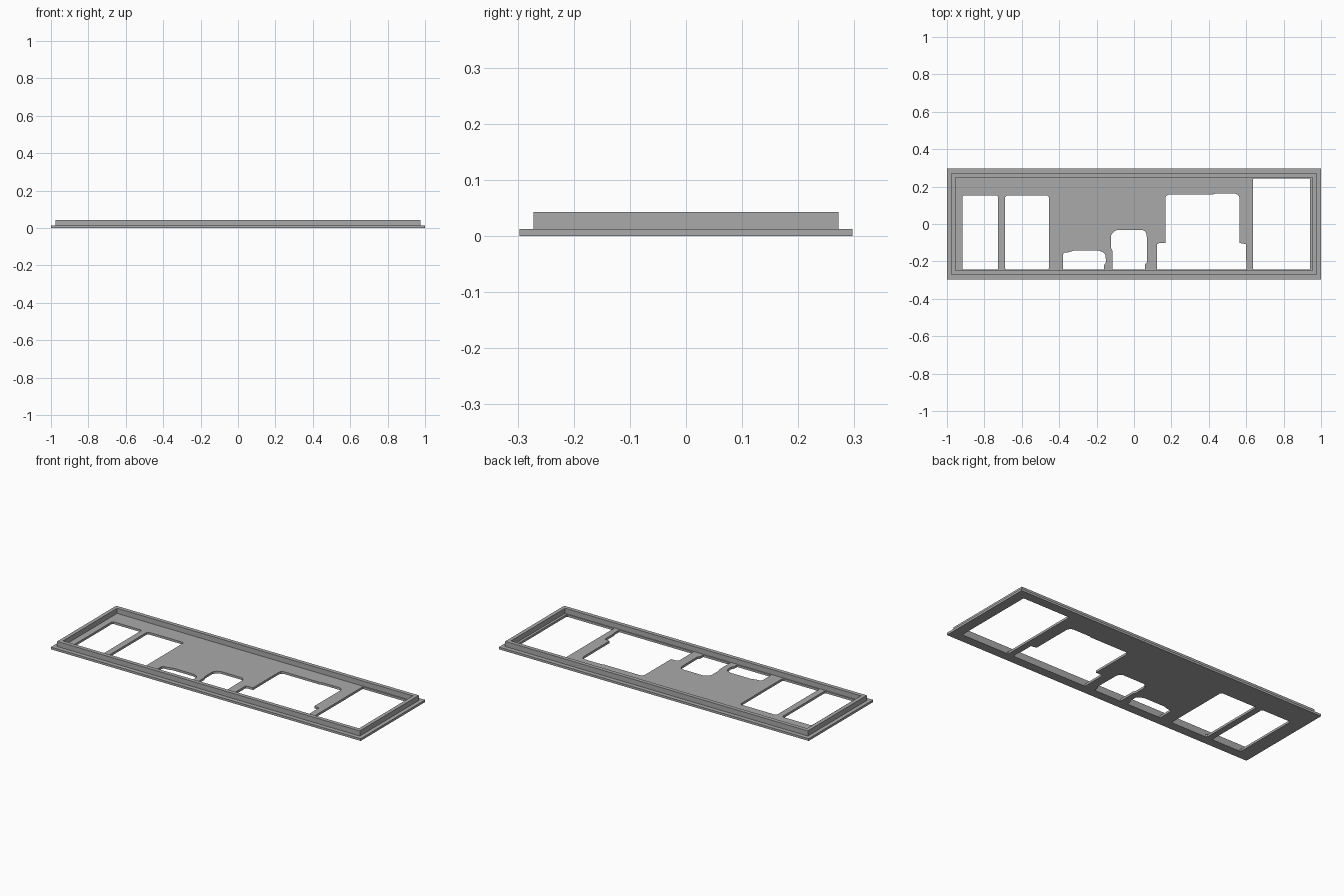
import bpy
import bmesh

if "Cube" in bpy.data.objects:
    bpy.data.objects.remove(bpy.data.objects["Cube"], do_unlink=True)

grey = bpy.data.materials.new("plain grey")
grey.use_nodes = True
colour = (0.4, 0.4, 0.4, 1)
grey.diffuse_color = colour
grey.node_tree.nodes["Principled BSDF"].inputs["Base Color"].default_value = colour


def rect(x0, x1, y0, y1, c=0.0):
    """Rectangle outline with optional small clipped corners."""
    if not c:
        return [(x0, y0), (x1, y0), (x1, y1), (x0, y1)]
    return [(x0 + c, y0), (x1 - c, y0), (x1, y0 + c), (x1, y1 - c),
            (x1 - c, y1), (x0 + c, y1), (x0, y1 - c), (x0, y0 + c)]


def slab(name, outlines, z0, z1):
    """Extrude an outline with holes between two heights."""
    curve = bpy.data.curves.new(name, "CURVE")
    curve.dimensions = "2D"
    curve.fill_mode = "BOTH"
    curve.extrude = (z1 - z0) / 2
    for outline in outlines:
        spline = curve.splines.new("POLY")
        spline.points.add(len(outline) - 1)
        for point, (x, y) in zip(spline.points, outline):
            point.co = (x, y, 0, 1)
        spline.use_cyclic_u = True
    helper = bpy.data.objects.new(name + " outline", curve)
    bpy.context.collection.objects.link(helper)
    deps = bpy.context.evaluated_depsgraph_get()
    mesh = bpy.data.meshes.new_from_object(helper.evaluated_get(deps))
    bpy.data.objects.remove(helper, do_unlink=True)

    bm = bmesh.new()
    bm.from_mesh(mesh)
    bmesh.ops.remove_doubles(bm, verts=bm.verts, dist=0.0001)
    bmesh.ops.translate(bm, verts=bm.verts, vec=(0, 0, (z0 + z1) / 2))
    bmesh.ops.recalc_face_normals(bm, faces=bm.faces)
    for face in bm.faces:
        face.smooth = False
    bm.to_mesh(mesh)
    bm.free()
    mesh.materials.clear()
    mesh.materials.append(grey)
    obj = bpy.data.objects.new(name, mesh)
    bpy.context.collection.objects.link(obj)
    return obj


low = -0.244   # shared lower edge of every opening

# Rectangular openings
openings = [
    rect(-0.917, -0.727, low, 0.152, 0.006),
    rect(-0.69, -0.455, low, 0.152, 0.008),
    rect(0.636, 0.941, low, 0.243, 0.004),
]

# Low opening with a domed top
openings.append([
    (-0.38, low), (-0.16, low), (-0.16, -0.22), (-0.15, -0.205),
    (-0.152, -0.167), (-0.163, -0.152), (-0.19, -0.142),
    (-0.32, -0.142), (-0.35, -0.151), (-0.37, -0.152), (-0.38, -0.162)])

# Middle opening with clipped shoulders
openings.append([
    (-0.115, low), (0.058, low), (0.06, -0.215), (0.07, -0.205),
    (0.068, -0.055), (0.06, -0.04), (0.045, -0.032), (-0.092, -0.032),
    (-0.11, -0.043), (-0.122, -0.06), (-0.122, -0.13), (-0.115, -0.145)])

# Large opening, wider at its foot
openings.append([
    (0.123, low), (0.602, low), (0.602, -0.2), (0.598, -0.19),
    (0.598, -0.107), (0.565, -0.102), (0.565, 0.138), (0.558, 0.155),
    (0.543, 0.162), (0.435, 0.162), (0.42, 0.157), (0.185, 0.157),
    (0.172, 0.15), (0.168, 0.138), (0.168, -0.102), (0.135, -0.102),
    (0.123, -0.108)])

slab("base_plate", [rect(-1, 1, -0.297, 0.297)] + openings, 0, 0.013)

# Raised rim around the plate
slab("raised_rim", [rect(-0.977, 0.977, -0.272, 0.272),
                    rect(-0.955, 0.955, -0.249, 0.249)], 0.013, 0.043)
